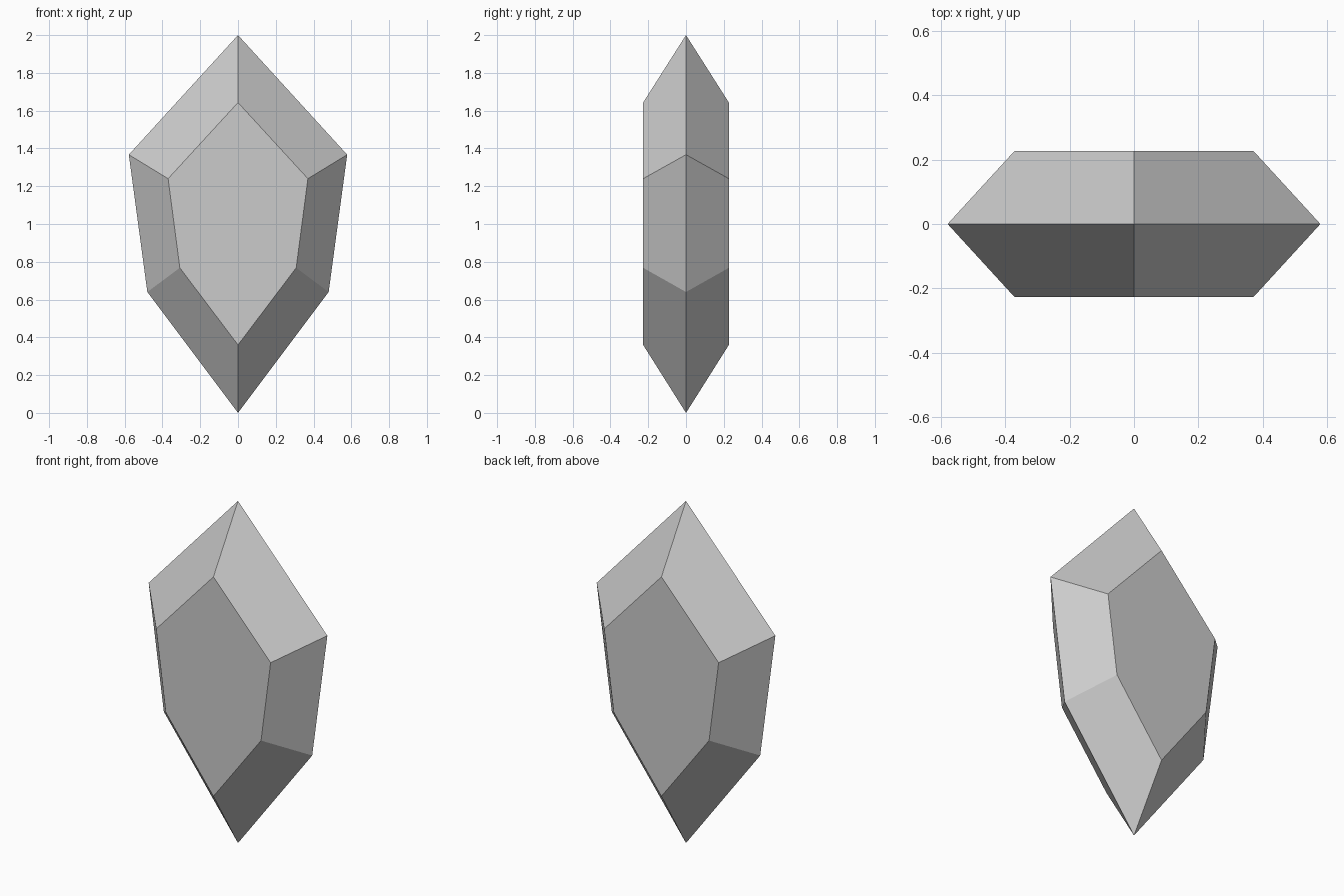
import bpy
import bmesh

cube = bpy.data.objects.get("Cube")
if cube:
    bpy.data.objects.remove(cube, do_unlink=True)

# Plain grey stone
stone = bpy.data.materials.new("grey_stone")
stone.use_nodes = True
colour = (0.6, 0.6, 0.6, 1)
stone.diffuse_color = colour
stone.node_tree.nodes["Principled BSDF"].inputs["Base Color"].default_value = colour

# Half outlines (x, z) from top point to bottom point
RIM = [(0, 2.0), (0.578, 1.367), (0.48, 0.64), (0, 0.0)]
TABLE = [(0, 1.643), (0.37, 1.24), (0.308, 0.768), (0, 0.36)]
DEPTH = 0.227


def closed_outline(bm, half, y):
    """Mirror a half outline across x and return its ring of vertices."""
    points = half + [(-x, z) for x, z in half[-2:0:-1]]
    return [bm.verts.new((x, y, z)) for x, z in points]


# Cut gem: a wide middle rim with a flat table on the front and back
bm = bmesh.new()
rim = closed_outline(bm, RIM, 0)
for y in (-DEPTH, DEPTH):
    table = closed_outline(bm, TABLE, y)
    bm.faces.new(table)
    for i in range(len(rim)):
        j = (i + 1) % len(rim)
        bm.faces.new((rim[i], rim[j], table[j], table[i]))
bmesh.ops.recalc_face_normals(bm, faces=bm.faces)

mesh = bpy.data.meshes.new("gem")
bm.to_mesh(mesh)
bm.free()
mesh.materials.append(stone)
gem = bpy.data.objects.new("gem", mesh)
bpy.context.collection.objects.link(gem)
